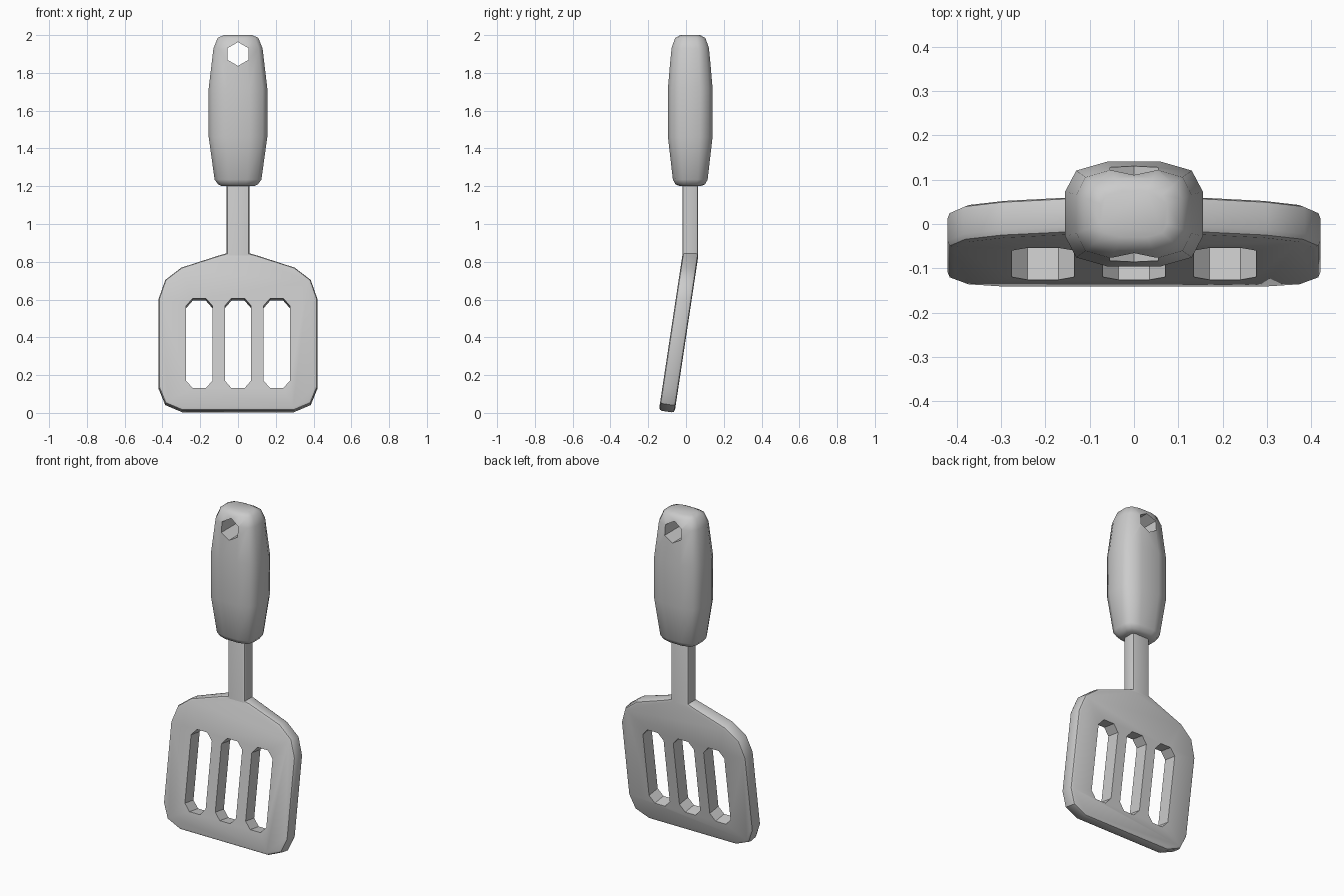
import bpy, bmesh, math

if "Cube" in bpy.data.objects:
    bpy.data.objects.remove(bpy.data.objects["Cube"])

YC = 0.0225      # depth centre of handle and neck
T = 0.042        # half thickness of the blade
BEND = 0.83      # height where the blade tilts forward
TILT = math.radians(8.6)


def make_obj(name, bm):
    bmesh.ops.recalc_face_normals(bm, faces=bm.faces[:])
    me = bpy.data.meshes.new(name)
    bm.to_mesh(me)
    bm.free()
    ob = bpy.data.objects.new(name, me)
    bpy.context.collection.objects.link(ob)
    return ob


def prism(name, pts, half, bevel=0):
    """Extrude an x/z outline along y, optionally rounding both rims."""
    bm = bmesh.new()
    face = bm.faces.new([bm.verts.new((x, -half, z)) for x, z in pts])
    ext = bmesh.ops.extrude_face_region(bm, geom=[face])['geom']
    for v in [g for g in ext if isinstance(g, bmesh.types.BMVert)]:
        v.co.y = half
    if bevel:
        rims = [e for e in bm.edges if abs(e.verts[0].co.y - e.verts[1].co.y) < 1e-5]
        bmesh.ops.bevel(bm, geom=rims, offset=bevel, segments=2, profile=0.5,
                        affect='EDGES')
    return make_obj(name, bm)


def cut(ob, cutters):
    for c in cutters:
        m = ob.modifiers.new('cut', 'BOOLEAN')
        m.operation, m.solver, m.object = 'DIFFERENCE', 'EXACT', c
    dg = bpy.context.evaluated_depsgraph_get()
    me = bpy.data.meshes.new_from_object(ob.evaluated_get(dg))
    ob.modifiers.clear()
    ob.data = me
    for c in cutters:
        bpy.data.objects.remove(c)


def smooth(ob, angle):
    bpy.ops.object.select_all(action='DESELECT')
    ob.select_set(True)
    bpy.context.view_layer.objects.active = ob
    bpy.ops.object.shade_smooth_by_angle(angle=math.radians(angle))


# Blade and neck: one mirrored outline with three chamfered slots
half = [(0.06, 1.23), (0.06, 0.845), (0.30, 0.765), (0.385, 0.70), (0.42, 0.60),
        (0.42, 0.13), (0.385, 0.045), (0.295, 0.007)]
blade = prism('blade_and_neck', half + [(-x, z) for x, z in reversed(half)], T, 0.016)
slot = [(0.07, 0.56), (0.035, 0.60), (-0.035, 0.60), (-0.07, 0.56),
        (-0.07, 0.165), (-0.035, 0.125), (0.035, 0.125), (0.07, 0.165)]
cut(blade, [prism('slot_cutter', [(x + cx, z) for x, z in slot], 0.2)
            for cx in (-0.205, 0, 0.205)])

# Tilt everything below the bend line
bm = bmesh.new()
bm.from_mesh(blade.data)
bmesh.ops.bisect_plane(bm, geom=bm.verts[:] + bm.edges[:] + bm.faces[:],
                       plane_co=(0, 0, BEND), plane_no=(0, 0, 1))
for v in bm.verts:
    x, d, z = v.co
    if z > BEND + 1e-4:
        v.co.y = YC + d
    else:
        a = TILT if z < BEND - 1e-4 else TILT / 2
        v.co = (x, YC + (z - BEND) * math.tan(TILT) + d * math.cos(a),
                z - d * math.sin(a))
bm.to_mesh(blade.data)
bm.free()
smooth(blade, 40)

# Handle: lofted twelve-sided rings (height, half width, half depth)
quarter = [(1, 0.43), (0.84, 0.83), (0.39, 1)]
upper = quarter + [(-x, y) for x, y in reversed(quarter)]
section = upper + [(-x, -y) for x, y in upper]
rings = [(1.20, 0.085, 0.055), (1.21, 0.105, 0.078), (1.235, 0.124, 0.092),
         (1.46, 0.155, 0.118), (1.72, 0.155, 0.118), (1.93, 0.130, 0.100),
         (1.985, 0.108, 0.080), (2.00, 0.075, 0.052)]
bm = bmesh.new()
loops = [[bm.verts.new((x * w, YC + y * d, z)) for x, y in section]
         for z, w, d in rings]
for a, b in zip(loops, loops[1:]):
    for i in range(12):
        j = (i + 1) % 12
        bm.faces.new((a[i], a[j], b[j], b[i]))
bm.faces.new(loops[0])
bm.faces.new(loops[-1])
handle = make_obj('handle', bm)

# Hexagonal hanging hole
hexa = [(0.063 * math.sin(math.radians(60 * i)), 1.90 + 0.063 * math.cos(math.radians(60 * i)))
        for i in range(6)]
cut(handle, [prism('hole_cutter', hexa, 0.4)])
smooth(handle, 50)
